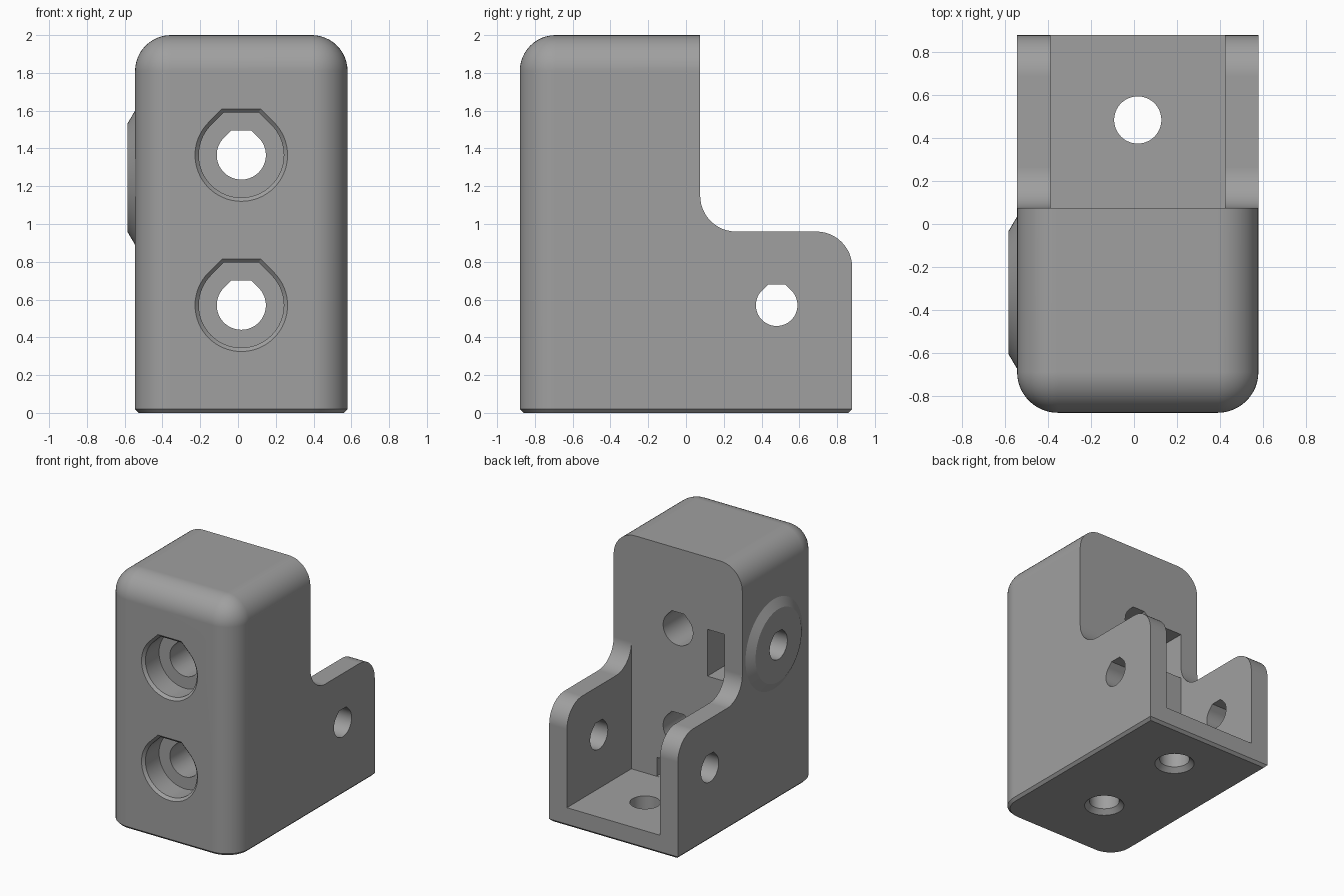
import bpy, bmesh, math
from mathutils import Vector

if "Cube" in bpy.data.objects:
    bpy.data.objects.remove(bpy.data.objects["Cube"])

X0, X1 = -0.545, 0.58        # outer side faces
Y0, Y1, YT = -0.88, 0.88, 0.075  # front, back, rear face of tower
XM = 0.0175                  # middle of the bracket
ZW, R = 0.96, 0.19           # height of side walls, edge radius

grey = bpy.data.materials.new("plain grey")
grey.diffuse_color = (0.35, 0.35, 0.35, 1)
grey.use_nodes = True
grey.node_tree.nodes["Principled BSDF"].inputs["Base Color"].default_value = grey.diffuse_color


def make(name, bm):
    bmesh.ops.recalc_face_normals(bm, faces=bm.faces)
    me = bpy.data.meshes.new(name)
    bm.to_mesh(me)
    bm.free()
    me.materials.append(grey)
    ob = bpy.data.objects.new(name, me)
    bpy.context.collection.objects.link(ob)
    return ob


def box(name, lo, hi):
    bm = bmesh.new()
    bmesh.ops.create_cube(bm, size=1)
    for v in bm.verts:
        v.co = Vector([l + (c + 0.5) * (h - l) for l, h, c in zip(lo, hi, v.co)])
    return make(name, bm)


def outline(r, teardrop):
    # circle, or a circle with 45 degree shoulders and a flat top
    if not teardrop:
        return [(r * math.cos(a), r * math.sin(a))
                for a in (2 * math.pi * i / 72 for i in range(72))]
    pts = [(r * math.cos(a), r * math.sin(a))
           for a in (math.radians(135 + 270 * i / 48) for i in range(49))]
    t = r * math.tan(math.pi / 8)
    return pts + [(t, r), (-t, r)]


def loft(name, axis, u, v, rings, teardrop=False):
    # stack of (position along axis, radius) rings
    bm = bmesh.new()
    loops = []
    for d, r in rings:
        loop = []
        for a, b in outline(r, teardrop):
            p = {"x": (d, u + a, v + b), "y": (u + a, d, v + b), "z": (u + a, v + b, d)}[axis]
            loop.append(bm.verts.new(p))
        loops.append(loop)
    n = len(loops[0])
    for p, q in zip(loops, loops[1:]):
        for i in range(n):
            j = (i + 1) % n
            bm.faces.new((p[i], p[j], q[j], q[i]))
    bm.faces.new(loops[0])
    bm.faces.new(loops[-1])
    return make(name, bm)


# Body: side profile extruded across the width
profile = [(Y0, 0), (Y0, 2), (YT, 2)]
for i in range(13):          # concave fillet at the foot of the tower
    a = math.pi + math.pi / 2 * i / 12
    profile.append((YT + R + R * math.cos(a), ZW + R + R * math.sin(a)))
for i in range(13):          # rounded wall corner
    a = math.pi / 2 - math.pi / 2 * i / 12
    profile.append((Y1 - R + R * math.cos(a), ZW - R + R * math.sin(a)))
profile.append((Y1, 0))
bm = bmesh.new()
face = bm.faces.new([bm.verts.new((X0, y, z)) for y, z in profile])
ext = bmesh.ops.extrude_face_region(bm, geom=[face])["geom"]
bmesh.ops.translate(bm, verts=[g for g in ext if isinstance(g, bmesh.types.BMVert)],
                    vec=(X1 - X0, 0, 0))
bmesh.ops.recalc_face_normals(bm, faces=bm.faces)


def all_at(edge, axis, value):
    return all(abs(v.co[axis] - value) < 1e-4 for v in edge.verts)


# round the front uprights and the front and side top edges
soft = []
for e in bm.edges:
    front, top = all_at(e, 1, Y0), all_at(e, 2, 2)
    side = all_at(e, 0, X0) or all_at(e, 0, X1)
    if (front and top) or (side and (front or top)):
        soft.append(e)
bmesh.ops.bevel(bm, geom=soft, offset=R, offset_type='OFFSET', segments=12,
                profile=0.5, affect='EDGES', clamp_overlap=False)
# small chamfer around the foot
bmesh.ops.bevel(bm, geom=[e for e in bm.edges if all_at(e, 2, 0)], offset=0.02,
                offset_type='OFFSET', segments=1, profile=0.5, affect='EDGES')
body = make("bracket_body", bm)

# Raised disc on the left side
YD, ZD = -0.32, 1.245
tools = [(loft("side_disc", "x", YD, ZD,
               [(-0.45, 0.355), (X0, 0.355), (-0.585, 0.287)]), 'UNION')]
# Open pocket between the walls
cuts = [box("pocket_cutter", (-0.39, YT, 0.15), (0.425, 1.1, 1.4))]
# Counterbored holes through the tower
for z in (0.57, 1.365):
    cuts.append(loft("tower_hole_cutter", "y", XM, z,
                     [(Y0 - 0.05, 0.245), (Y0, 0.245), (Y0 + 0.02, 0.225), (Y0 + 0.19, 0.225),
                      (Y0 + 0.19, 0.13), (0.3, 0.13)], True))
# Holes through both walls, and through the disc
cuts.append(loft("wall_hole_cutter", "x", 0.48, 0.57, [(-0.8, 0.11), (0.8, 0.11)], True))
cuts.append(loft("disc_hole_cutter", "x", YD, ZD, [(-0.8, 0.11), (-0.06, 0.11)], True))
# Chamfered holes in the underside
for y, top in ((0.485, 0.3), (YD, 0.5)):
    cuts.append(loft("floor_hole_cutter", "z", XM, y,
                     [(-0.05, 0.145), (0, 0.145), (0.035, 0.11), (top, 0.11)]))
# Nut slots opening on the rear of the tower
cuts.append(box("side_nut_slot_cutter", (-0.389, YD - 0.19, ZD - 0.185),
                (-0.24, YT + 0.05, ZD + 0.185)))
cuts.append(box("floor_nut_slot_cutter", (XM - 0.185, YD - 0.19, 0.152),
                (XM + 0.185, YT + 0.05, 0.30)))
tools += [(c, 'DIFFERENCE') for c in cuts]

for tool, op in tools:
    tool.hide_render = True
    m = body.modifiers.new(tool.name, 'BOOLEAN')
    m.operation, m.solver, m.object = op, 'EXACT', tool

# Bake the cuts, then drop the helpers
bpy.context.view_layer.update()
deps = bpy.context.evaluated_depsgraph_get()
result = bpy.data.meshes.new_from_object(body.evaluated_get(deps))
body.modifiers.clear()
body.data = result
for tool, _ in tools:
    bpy.data.objects.remove(tool)
result.materials.clear()
result.materials.append(grey)
for p in result.polygons:
    p.material_index = 0

bpy.ops.object.select_all(action='DESELECT')
body.select_set(True)
bpy.context.view_layer.objects.active = body
bpy.ops.object.shade_smooth_by_angle(angle=math.radians(20))
wn = body.modifiers.new("even_shading", 'WEIGHTED_NORMAL')
wn.keep_sharp = True
